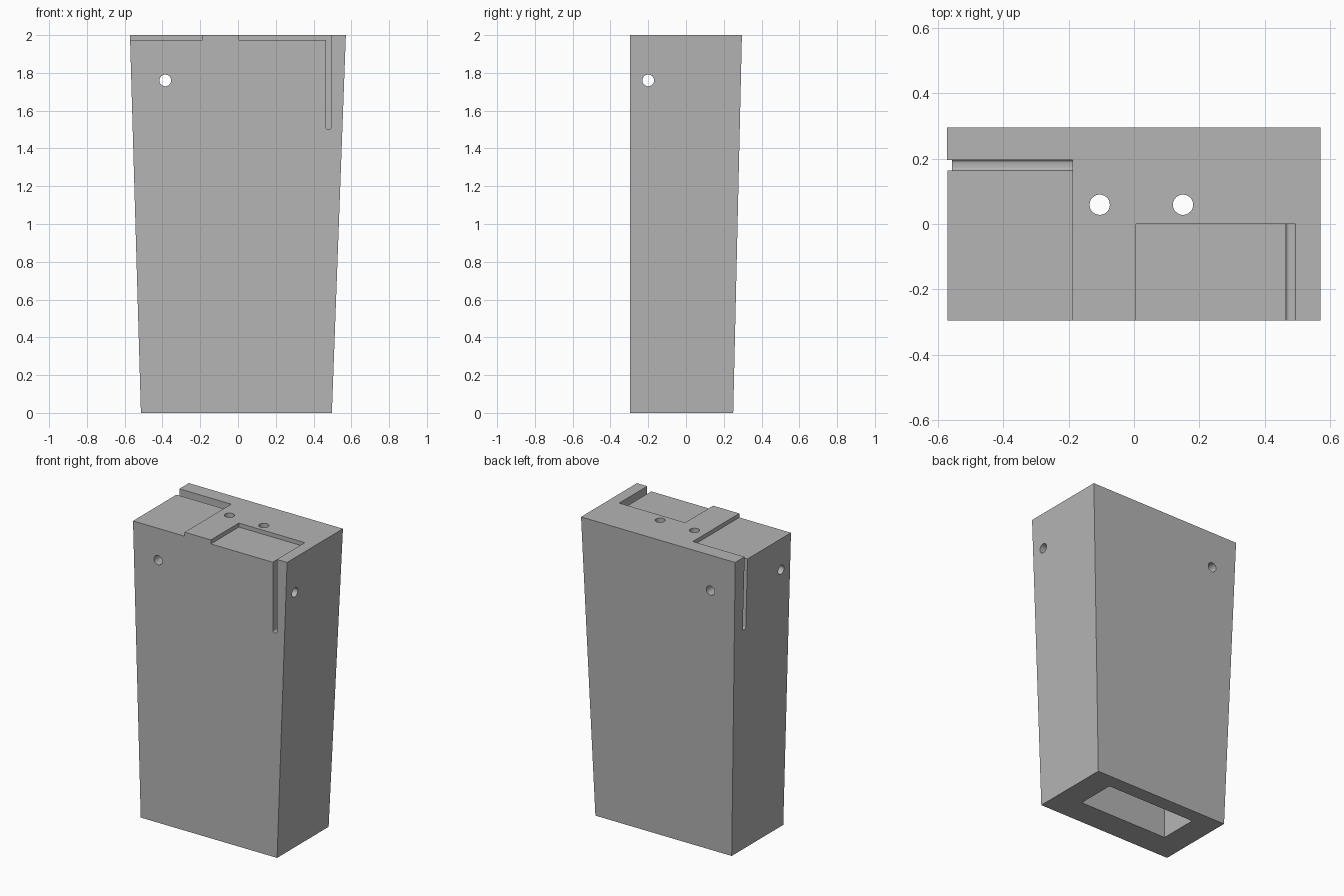
import bpy, bmesh, math
from mathutils import Matrix, Vector

if "Cube" in bpy.data.objects:
    bpy.data.objects.remove(bpy.data.objects["Cube"])

grey = bpy.data.materials.new("plain grey")
grey.use_nodes = True
grey.diffuse_color = (0.46, 0.46, 0.46, 1)
grey.node_tree.nodes["Principled BSDF"].inputs["Base Color"].default_value = grey.diffuse_color


def make_object(name, bm):
    bmesh.ops.recalc_face_normals(bm, faces=bm.faces)
    mesh = bpy.data.meshes.new(name)
    bm.to_mesh(mesh)
    bm.free()
    mesh.materials.append(grey)
    obj = bpy.data.objects.new(name, mesh)
    bpy.context.collection.objects.link(obj)
    return obj


def prism(name, start, end):
    """Solid between two matching loops of points."""
    bm = bmesh.new()
    a = [bm.verts.new(p) for p in start]
    b = [bm.verts.new(p) for p in end]
    bm.faces.new(a)
    bm.faces.new(b)
    for i in range(len(a)):
        j = (i + 1) % len(a)
        bm.faces.new((a[i], a[j], b[j], b[i]))
    return make_object(name, bm)


def rectangle(x0, x1, y0, y1, z):
    return [(x0, y0, z), (x1, y0, z), (x1, y1, z), (x0, y1, z)]


def drill(name, centre, axis, length, radius=0.031):
    bm = bmesh.new()
    turn = Vector((0, 0, 1)).rotation_difference(Vector(axis)).to_matrix().to_4x4()
    bmesh.ops.create_cone(bm, cap_ends=True, segments=40, radius1=radius, radius2=radius,
                          depth=length, matrix=Matrix.Translation(centre) @ turn)
    return make_object(name, bm)


def recess_profile(far, slot0, slot1, floor=1.973, bottom=1.503, above=2.2):
    """Shallow recess from far to slot1 with a deep, softly rounded slot at its edge."""
    r = 0.009
    arcs = []
    for cx, first in ((slot0 + r, math.pi), (slot1 - r, 1.5 * math.pi)):
        for k in range(5):
            t = first + k * math.pi / 8
            arcs.append((cx + r * math.cos(t), bottom + r + r * math.sin(t)))
    return [(slot1, above), (far, above), (far, floor), (slot0, floor)] + arcs


# Tapered block
body = prism("tapered_body", rectangle(-0.514, 0.497, -0.296, 0.25, 0),
             rectangle(-0.572, 0.571, -0.296, 0.296, 2))

# Hollow open at the underside
cutters = [prism("cavity_cutter", rectangle(-0.34, 0.325, -0.113, 0.152, -0.1),
                 rectangle(-0.34, 0.325, -0.113, 0.152, 1.8))]

# Two top recesses, each ending in a deep slot
p = recess_profile(0.006, 0.465, 0.495)
cutters.append(prism("front_recess_cutter", [(u, -0.5, z) for u, z in p], [(u, 0, z) for u, z in p]))
p = recess_profile(-0.5, 0.164, 0.196)
cutters.append(prism("side_recess_cutter", [(-0.8, u, z) for u, z in p], [(-0.188, u, z) for u, z in p]))

# Through holes
cutters.append(drill("front_hole_cutter", (-0.385, 0, 1.76), (0, 1, 0), 2))
cutters.append(drill("side_hole_cutter", (0, -0.2, 1.76), (1, 0, 0), 2))
for x in (-0.105, 0.15):
    cutters.append(drill("top_hole_cutter", (x, 0.059, 1.9), (0, 0, 1), 0.6))

# Cut everything out of the block
bpy.context.view_layer.objects.active = body
body.select_set(True)
for cutter in cutters:
    cutter.hide_render = True
    mod = body.modifiers.new(cutter.name, "BOOLEAN")
    mod.operation = "DIFFERENCE"
    mod.solver = "EXACT"
    mod.object = cutter
    bpy.ops.object.modifier_apply(modifier=mod.name)
for cutter in cutters:
    bpy.data.objects.remove(cutter)

bpy.ops.object.shade_smooth_by_angle(angle=math.radians(30))
